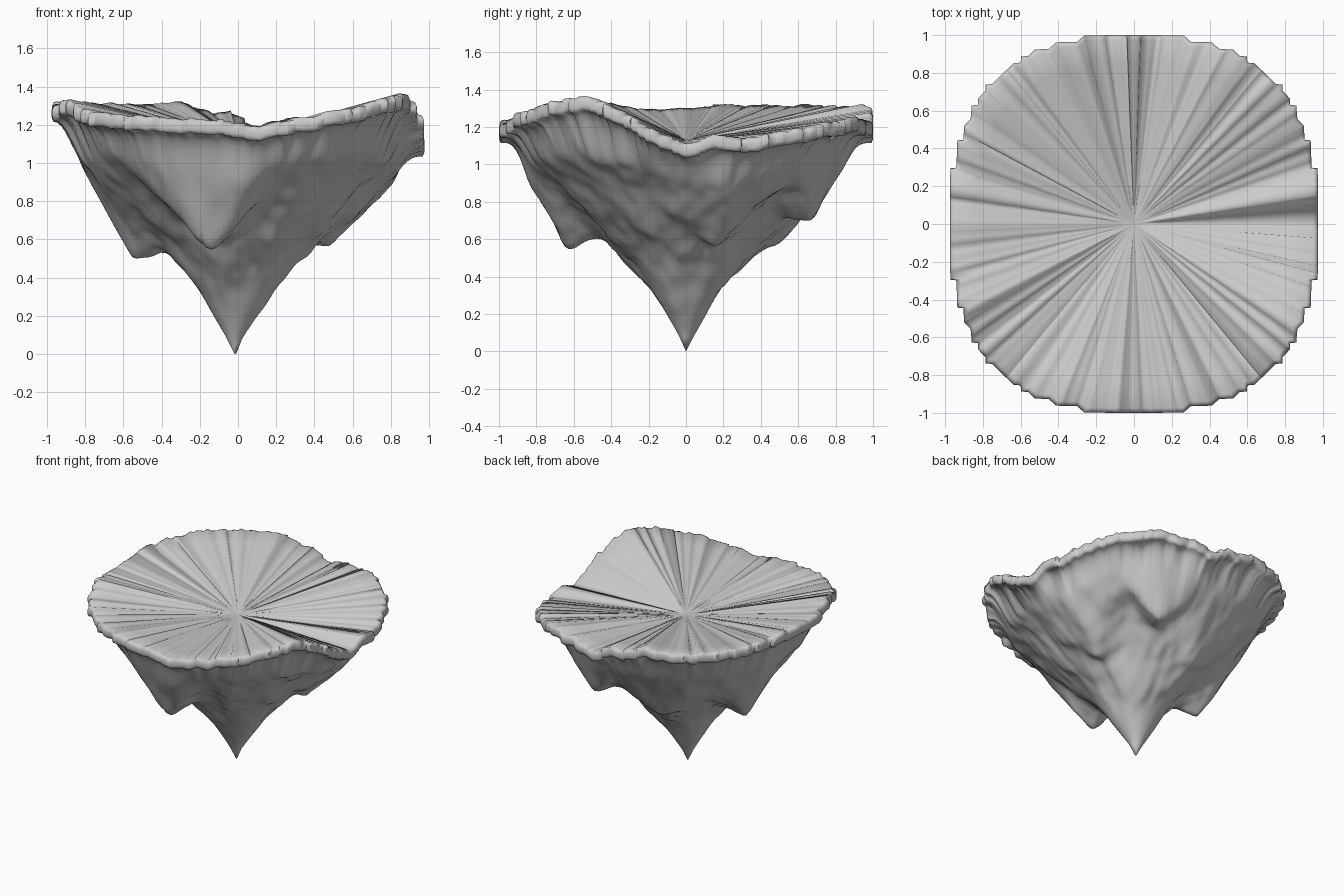
import bpy, bmesh, math
from mathutils import Vector, noise

if "Cube" in bpy.data.objects:
    bpy.data.objects.remove(bpy.data.objects["Cube"])

N, RINGS = 300, 46

# Rim height by angle in degrees, counter-clockwise from +x
RIM = [(0, 1.11), (10, 1.16), (18, 1.14), (30, 1.17), (45, 1.22), (60, 1.25), (75, 1.23),
       (85, 1.19), (92, 1.27), (98, 1.26), (107, 1.32), (120, 1.31), (150, 1.32), (165, 1.32),
       (180, 1.30), (192, 1.29), (207, 1.34), (220, 1.28), (235, 1.25), (250, 1.235),
       (265, 1.225), (275, 1.19), (285, 1.22), (300, 1.27), (315, 1.33), (328, 1.365),
       (338, 1.30), (350, 1.18), (360, 1.11)]
# Main cone height by radius
CONE = [(0, 0), (.05, .10), (.1, .18), (.2, .33), (.3, .46), (.4, .57), (.55, .72), (.7, .87),
        (.85, 1.01), (1.0, 1.14), (1.3, 1.4)]
# Hanging peaks: x, y, tip height, slope outward, inward, sideways
PEAKS = [(-.14, -.64, .55, 2.1, .5, 1.1), (-.54, .05, .50, 2.0, .4, 1.1),
         (.30, .67, .71, 2.2, .25, 1.0), (.44, .15, .58, .95, .4, .9),
         (-.12, .45, .55, 1.4, .5, .9)]
CENTRE_Z = 1.13


def lookup(table, v):
    for (a, p), (b, q) in zip(table, table[1:]):
        if v <= b:
            f = (v - a) / (b - a)
            return p + (q - p) * f
    return table[-1][1]


def smin(a, b, k):
    h = max(k - abs(a - b), 0) / k
    return min(a, b) - h * h * k / 4


def underside(x, y):
    """Height of the rocky underside: a cone merged with side peaks."""
    r = math.hypot(x, y)
    p = Vector((x, y, .3))
    w = min(1, r * 4)
    qx = x + .02 * (1 - w) + .04 * w * noise.noise(p * 4)
    qy = y + .04 * w * noise.noise(p * 4 + Vector((7, 3, 1)))
    z = lookup(CONE, math.hypot(qx, qy))
    for px, py, pz, so, si, st in PEAKS:
        d = math.hypot(px, py)
        ux, uy = px / d, py / d
        a = (qx - px) * ux + (qy - py) * uy
        b = (qy - py) * ux - (qx - px) * uy
        h = math.sqrt((a * (so if a > 0 else si)) ** 2 + (b * st) ** 2 + .0016) - .04
        z = smin(z, pz + h, .02 + .06 * w)
    z += w * (.018 * noise.noise(p * 7) + .014 * noise.noise(p * 15))
    return max(z, 0)


# Rim outline: rounded square with small grid steps
rim = []
for i in range(N):
    a = 2 * math.pi * i / N
    c, s = math.cos(a), math.sin(a)
    r = (abs(c / .975) ** 2.5 + abs(s) ** 2.5) ** (-1 / 2.5)
    gx, gy = .975 / 26, 1 / 27
    x = .85 * round(r * c / gx) * gx + .15 * r * c
    y = .85 * round(r * s / gy) * gy + .15 * r * s
    z = lookup(RIM, 360 * i / N)
    z += .014 * noise.noise(Vector((c * 12, s * 12, 2))) + .012 * noise.noise(Vector((c * 27, s * 27, 5)))
    rim.append((x, y, z))

bm = bmesh.new()
rows = []
# Underside rings from the tip outward, joining the rim near the edge
for j in range(1, RINGS + 1):
    t = j / RINGS
    f = max(0, (t - .82) / .18)
    f = f * f * (3 - 2 * f)
    row = []
    for x, y, z in rim:
        base = min(underside(x * t, y * t), z - .05)
        row.append(bm.verts.new((x * t * (1 - .008 * f), y * t * (1 - .008 * f),
                                 base * (1 - f) + (z - .075) * f)))
    rows.append(row)
# Rounded lip, then the shallow pleated bowl
for t, dz in [(1, -.055), (1, -.025), (.992, -.006), (.975, 0)]:
    rows.append([bm.verts.new((x * t, y * t, z + dz)) for x, y, z in rim])
for t in (.85, .7, .5, .3, .12):
    rows.append([bm.verts.new((x * t, y * t, CENTRE_Z + (z - CENTRE_Z) * t / .975))
                 for x, y, z in rim])

tip = bm.verts.new((-.01, 0, 0))
centre = bm.verts.new((0, 0, CENTRE_Z))
for i in range(N):
    k = (i + 1) % N
    bm.faces.new((tip, rows[0][k], rows[0][i]))
    bm.faces.new((centre, rows[-1][i], rows[-1][k]))
    for lo, hi in zip(rows, rows[1:]):
        bm.faces.new((lo[i], lo[k], hi[k], hi[i]))
bmesh.ops.remove_doubles(bm, verts=bm.verts, dist=.0005)
bmesh.ops.recalc_face_normals(bm, faces=bm.faces)

me = bpy.data.meshes.new("floating_rock")
bm.to_mesh(me)
bm.free()
rock = bpy.data.objects.new("floating_rock", me)
bpy.context.collection.objects.link(rock)
bpy.context.view_layer.objects.active = rock
rock.select_set(True)
bpy.ops.object.shade_smooth_by_angle(angle=math.radians(80))
